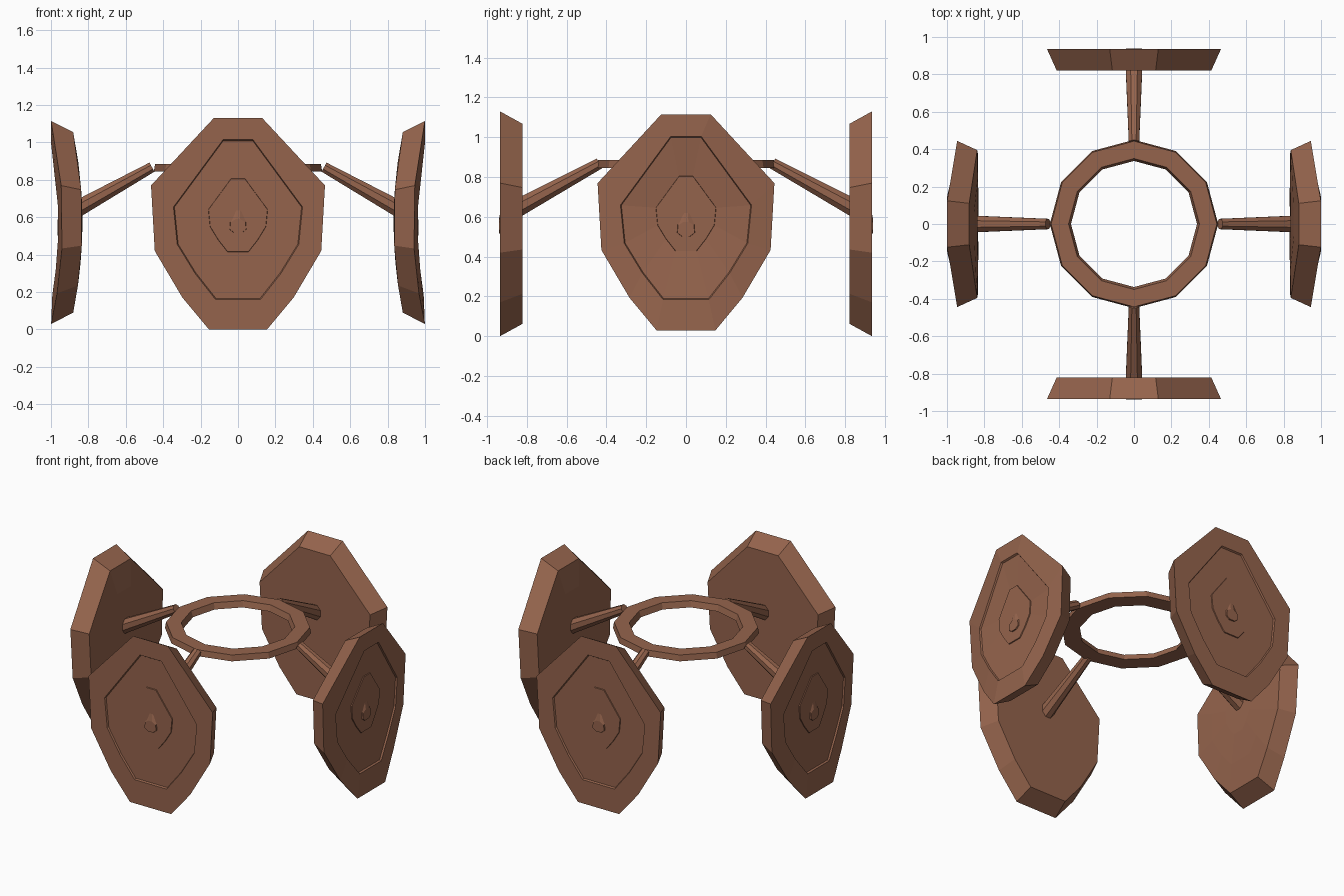
import bpy, bmesh, math
from mathutils import Vector, Matrix

if "Cube" in bpy.data.objects:
    bpy.data.objects.remove(bpy.data.objects["Cube"])

brown = bpy.data.materials.new("rust_brown")
brown.diffuse_color = (0.30, 0.127, 0.073, 1)
brown.use_nodes = True
brown.node_tree.nodes["Principled BSDF"].inputs["Base Color"].default_value = brown.diffuse_color


def finish(name, bm, angle=0.0):
    """Turn a bmesh into a named object, rotated about the vertical axis."""
    bmesh.ops.remove_doubles(bm, verts=bm.verts, dist=1e-5)
    bmesh.ops.recalc_face_normals(bm, faces=bm.faces)
    bm.transform(Matrix.Rotation(angle, 4, 'Z'))
    mesh = bpy.data.meshes.new(name)
    bm.to_mesh(mesh)
    bm.free()
    mesh.materials.append(brown)
    obj = bpy.data.objects.new(name, mesh)
    bpy.context.collection.objects.link(obj)


def loft(loops, closed=False):
    """Skin a list of point loops; open lofts get end caps."""
    bm = bmesh.new()
    rings = [[bm.verts.new(p) for p in loop] for loop in loops]
    n = len(rings[0])
    pairs = list(zip(rings, rings[1:]))
    if closed:
        pairs.append((rings[-1], rings[0]))
    for a, b in pairs:
        for i in range(n):
            j = (i + 1) % n
            bm.faces.new((a[i], a[j], b[j], b[i]))
    if not closed:
        bm.faces.new(rings[0])
        bm.faces.new(rings[-1])
    return bm


def mirror(half):
    return half + [(-u, z) for u, z in reversed(half)]


def scaled(pts, s, zc):
    return [(u * s, zc + (z - zc) * s) for u, z in pts]


# Half outlines of the pod rim and of its inner panel
RIM = mirror([(0.13, 1.13), (0.465, 0.77), (0.445, 0.42), (0.297, 0.17), (0.155, 0.0)])
PANEL = mirror([(0.08, 1.015), (0.345, 0.655), (0.325, 0.455), (0.23, 0.30), (0.12, 0.16)])


def pod(name, angle, front, back, wscale, zscale, zoff, bend, dome):
    """Ten-sided shield with two shallow stepped panels, facing -y before rotation."""
    inner = scaled(PANEL, 0.46, 0.63)
    rear = scaled(RIM, 0.89, 0.565)
    mid = front + dome
    layers = [(scaled(rear, 0.3, 0.6), back), (scaled(rear, 0.65, 0.58), back), (rear, back),
              (RIM, front), (PANEL, mid), (scaled(PANEL, 0.985, 0.6), mid - 0.01),
              (inner, mid - 0.01), (scaled(inner, 0.99, 0.62), mid - 0.004)]
    loops = []
    for pts, d in layers:
        loops.append([Vector((u * wscale,
                              -(d + bend * ((z - 0.565) / 0.565) ** 2),
                              z * zscale + zoff)) for u, z in pts])
    finish(name, loft(loops), angle)


def arm(name, angle, start, end, r0, r1):
    """Eight-sided tapering strut sloping down and out into the pod."""
    a, b = Vector((0, -start[0], start[1])), Vector((0, -end[0], end[1]))
    axis = (b - a).normalized()
    side = Vector((1, 0, 0))
    up = side.cross(axis).normalized()
    loops = []
    for c, r in ((a, r0), (b, r1)):
        loops.append([c + r * (side * math.cos(t) + up * math.sin(t))
                      for t in [math.pi / 4 * (i + 0.5) for i in range(8)]])
    finish(name, loft(loops), angle)


# Small teardrop stub where each arm comes through its pod
STUB = mirror([(0.008, 0.66), (0.043, 0.58), (0.045, 0.535), (0.02, 0.515)])
CAP = mirror([(0.012, 0.59), (0.040, 0.572), (0.043, 0.535), (0.02, 0.517)])


def stub(name, angle, depth, drop):
    loops = [[Vector((u, -d, z - drop)) for u, z in pts]
             for pts, d in ((STUB, depth - 0.035), (STUB, depth - 0.012), (CAP, depth))]
    finish(name, loft(loops), angle)


# Central twelve-sided ring
def circle(r, z):
    return [Vector((r * math.cos(math.pi * i / 6), r * math.sin(math.pi * i / 6), z))
            for i in range(12)]


finish("centre_ring", loft([circle(0.443, 0.885), circle(0.45, 0.845),
                            circle(0.337, 0.845), circle(0.35, 0.885)], closed=True))

# Front and back pods are flat, left and right pods are bowed outward
for label, ang in (("front", 0.0), ("back", math.pi)):
    pod(label + "_pod", ang, 0.935, 0.822, 1.0, 1.0, 0.0, 0.0, 0.0)
    arm(label + "_arm", ang, (0.435, 0.868), (0.88, 0.625), 0.03, 0.05)
    stub(label + "_stub", ang, 0.939, 0.0)
for label, ang in (("right", math.pi / 2), ("left", -math.pi / 2)):
    pod(label + "_pod", ang, 0.937, 0.832, 0.955, 0.96, 0.03, 0.062, 0.024)
    arm(label + "_arm", ang, (0.46, 0.868), (0.90, 0.622), 0.03, 0.05)
    stub(label + "_stub", ang, 0.966, 0.015)
